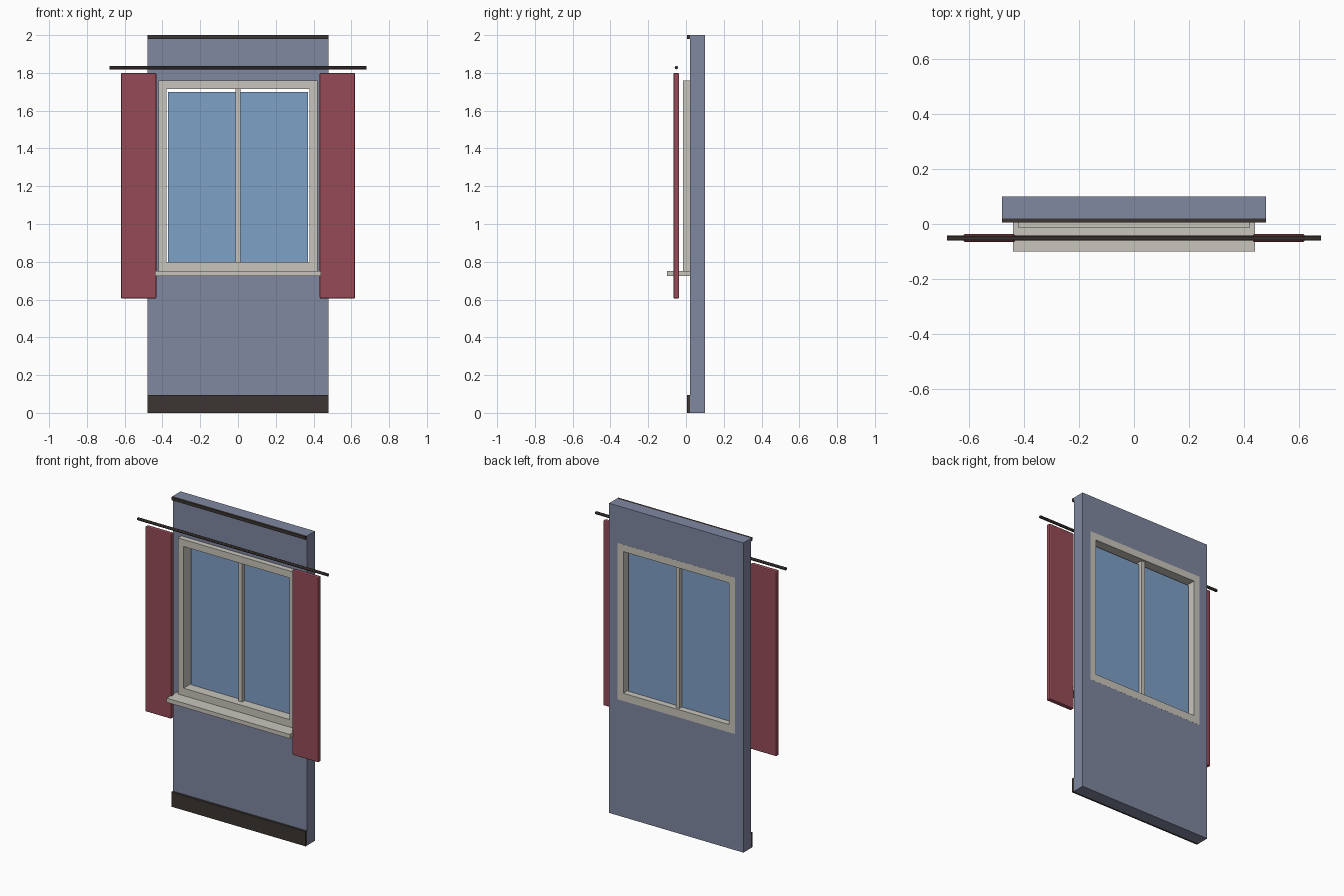
import bpy, bmesh, math

if "Cube" in bpy.data.objects:
    bpy.data.objects.remove(bpy.data.objects["Cube"])


def material(name, srgb):
    m = bpy.data.materials.new(name)
    lin = [((c / 255 + 0.055) / 1.055) ** 2.4 for c in srgb]
    m.diffuse_color = (*lin, 1.0)
    m.use_nodes = True
    m.node_tree.nodes["Principled BSDF"].inputs["Base Color"].default_value = m.diffuse_color
    return m


WALL = material("wall_blue_grey", (128, 136, 161))
TRIM = material("dark_brown", (60, 53, 50))
FRAME = material("window_off_white", (201, 197, 188))
GLASS = material("glass_blue", (127, 161, 199))
RED = material("curtain_red", (150, 75, 87))


def finish(name, bm, mat):
    bmesh.ops.recalc_face_normals(bm, faces=bm.faces)
    me = bpy.data.meshes.new(name)
    bm.to_mesh(me)
    bm.free()
    me.materials.append(mat)
    ob = bpy.data.objects.new(name, me)
    bpy.context.collection.objects.link(ob)
    return ob


def box(name, x, y, z, mat, bevel=0):
    """Box from (min, max) ranges."""
    bm = bmesh.new()
    bmesh.ops.create_cube(bm, size=1)
    for v in bm.verts:
        for i, (lo, hi) in enumerate((x, y, z)):
            v.co[i] = hi if v.co[i] > 0 else lo
    if bevel:
        bmesh.ops.bevel(bm, geom=bm.edges[:], offset=bevel, segments=2,
                        profile=0.5, affect='EDGES')
    return finish(name, bm, mat)


def ring(name, outer, inner, y, mat):
    """Rectangular panel with a rectangular hole; rects are x0, x1, z0, z1."""
    bm = bmesh.new()
    loops = []
    for x0, x1, z0, z1 in (outer, inner):
        for yy in y:
            loops.append([bm.verts.new((a, yy, b)) for a, b in
                          ((x0, z0), (x1, z0), (x1, z1), (x0, z1))])
    of, ob_, nf, nb = loops
    for a, b in ((of, nf), (nf, nb), (nb, ob_), (ob_, of)):
        for i in range(4):
            j = (i + 1) % 4
            bm.faces.new((a[i], a[j], b[j], b[i]))
    return finish(name, bm, mat)


# Wall with window opening
opening = (-0.42, 0.42, 0.75, 1.76)
ring("wall", (-0.48, 0.48, 0, 2), opening, (0.02, 0.1), WALL)
box("baseboard", (-0.48, 0.48), (0.005, 0.02), (0, 0.095), TRIM)
box("top_moulding", (-0.48, 0.48), (0.005, 0.02), (1.98, 2.0), TRIM)

# Window
ring("window_frame", opening, (-0.378, 0.378, 0.80, 1.715), (-0.015, 0.1005), FRAME)
box("window_glass", (-0.37, 0.37), (0.05, 0.06), (0.80, 1.70), GLASS)
box("window_mullion", (-0.0125, 0.0125), (0.025, 0.085), (0.80, 1.715), FRAME)
box("window_sill", (-0.44, 0.44), (-0.1, 0.02), (0.725, 0.752), FRAME)

# Curtains on both sides
for side, x in (("left", (-0.62, -0.432)), ("right", (0.432, 0.62))):
    box("curtain_" + side, x, (-0.066, -0.036), (0.605, 1.80), RED, 0.007)

# Curtain rod
bpy.ops.mesh.primitive_cylinder_add(vertices=12, radius=0.009, depth=1.36,
                                    location=(0, -0.051, 1.828),
                                    rotation=(0, math.pi / 2, 0))
rod = bpy.context.object
rod.name = "curtain_rod"
rod.data.materials.append(TRIM)
bpy.ops.object.shade_smooth_by_angle()
